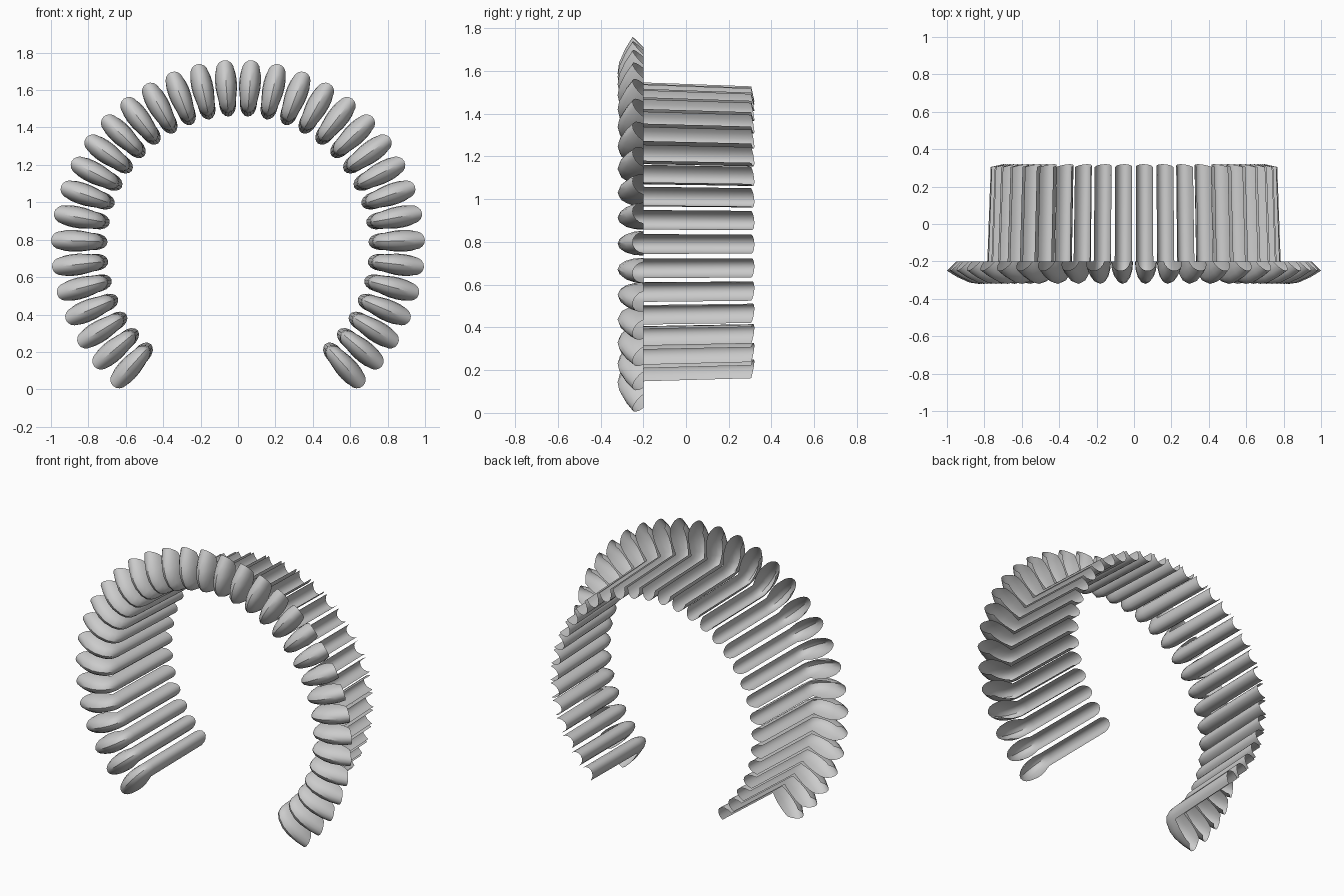
import bpy, bmesh, math

if "Cube" in bpy.data.objects:
    bpy.data.objects.remove(bpy.data.objects["Cube"])

COUNT = 34                       # blocks around the arch
STEP = math.radians(360 / 43)    # angle between blocks
CZ = 0.762                       # height of the arch centre
SEG = 8                          # facets across each trough

# Stations along one block, back of barrel to tip of front flange:
# (ridge radius, ridge y, rim radius, rim y, half width)
STATIONS = [
    (0.698, 0.320, 0.765, 0.305, 0.045),
    (0.718, -0.200, 0.783, -0.195, 0.046),
    (0.724, -0.245, 0.785, -0.200, 0.046),
    (0.740, -0.283, 0.790, -0.200, 0.047),
    (0.775, -0.309, 0.805, -0.200, 0.050),
    (0.830, -0.320, 0.850, -0.200, 0.057),
    (0.880, -0.313, 0.890, -0.200, 0.058),
    (0.945, -0.284, 0.925, -0.200, 0.055),
    (1.000, -0.250, 0.950, -0.200, 0.048),
]


def block_mesh():
    """Bent open trough, built pointing straight up from the arch centre."""
    bm = bmesh.new()
    rings = []
    for rr, ry, er, ey, w in STATIONS:
        ring = []
        for i in range(SEG + 1):
            t = -math.pi / 2 + math.pi * i / SEG
            c = math.cos(t)
            ring.append(bm.verts.new((w * math.sin(t), ey + (ry - ey) * c, er + (rr - er) * c)))
        rings.append(ring)
    for a, b in zip(rings, rings[1:]):
        for i in range(SEG):
            bm.faces.new((a[i], a[i + 1], b[i + 1], b[i]))
    bm.normal_update()
    # the convex side faces the front and the inside of the arch
    if sum(f.normal.y + f.normal.z for f in bm.faces) > 0:
        bmesh.ops.reverse_faces(bm, faces=bm.faces[:])
    me = bpy.data.meshes.new("arch_block")
    bm.to_mesh(me)
    bm.free()
    return me


# Ring of blocks sharing one mesh, open at the bottom
mesh = block_mesh()
for k in range(COUNT):
    ob = bpy.data.objects.new(f"arch_block_{k + 1:02d}", mesh)
    ob.location = (0, 0, CZ)
    ob.rotation_euler = (0, (k - (COUNT - 1) / 2) * STEP, 0)
    bpy.context.collection.objects.link(ob)

# Smooth shading with sharp bends kept
bpy.ops.object.select_all(action='DESELECT')
first = bpy.data.objects["arch_block_01"]
first.select_set(True)
bpy.context.view_layer.objects.active = first
bpy.ops.object.shade_smooth_by_angle(angle=math.radians(35))
